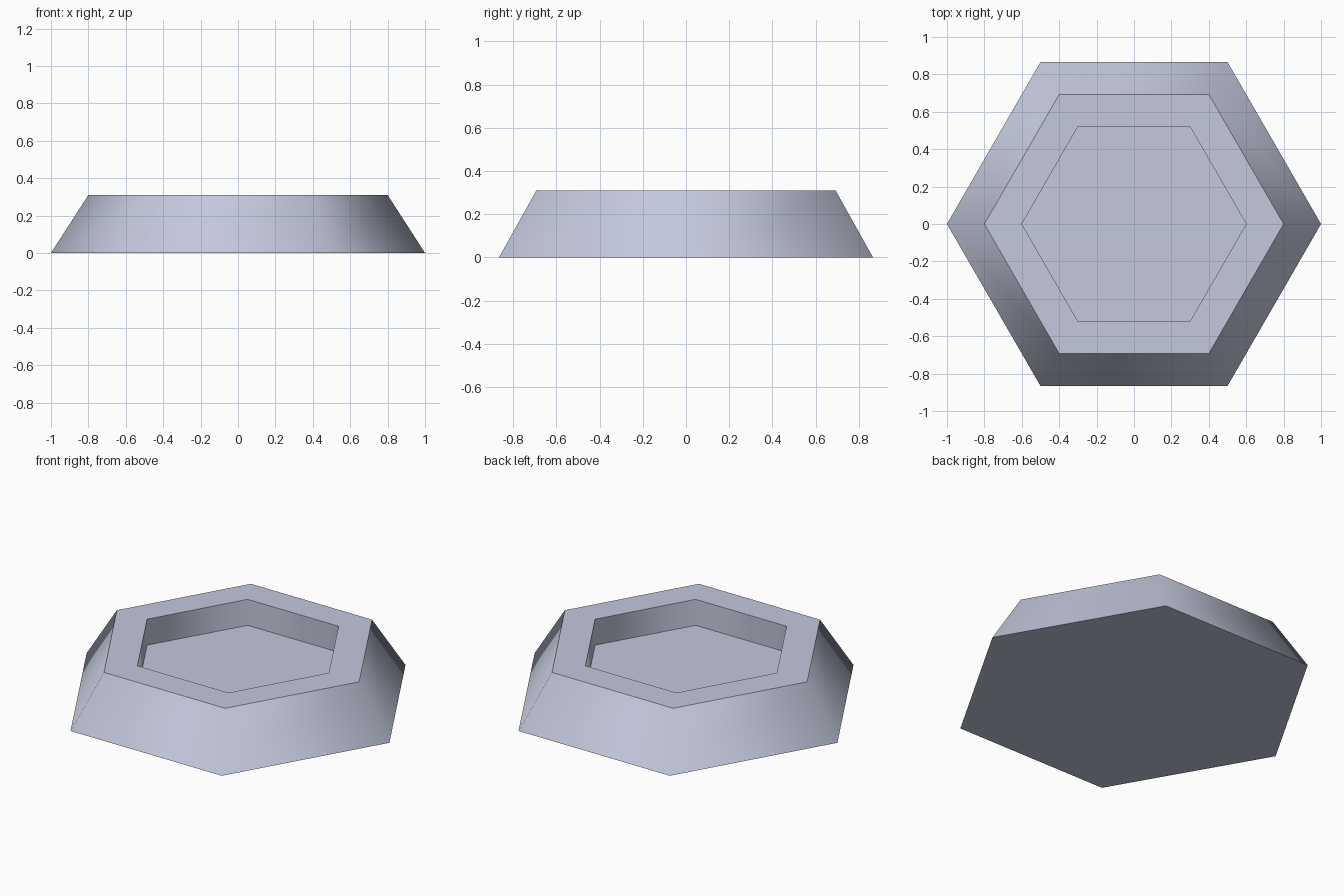
import bpy
import bmesh
from math import cos, sin, tau

cube = bpy.data.objects.get("Cube")
if cube:
    bpy.data.objects.remove(cube, do_unlink=True)

SIDES = 6
# Ring radius and height, from the underside, over the rim, into the recess
PROFILE = [(1.0, 0.0), (0.8, 0.31), (0.6, 0.31), (0.6, 0.155)]

# Single pale blue-grey colour
colour = (0.55, 0.58, 0.72, 1.0)
material = bpy.data.materials.new("pale_blue_grey")
material.use_nodes = True
material.diffuse_color = colour
material.node_tree.nodes["Principled BSDF"].inputs["Base Color"].default_value = colour


def add_ring(bm, radius, z):
    return [bm.verts.new((radius * cos(tau * i / SIDES), radius * sin(tau * i / SIDES), z))
            for i in range(SIDES)]


# Hexagonal tray: sloped sides, flat rim, sunken floor
bm = bmesh.new()
rings = [add_ring(bm, r, z) for r, z in PROFILE]
bm.faces.new(rings[0][::-1])
bm.faces.new(rings[-1])
for low, high in zip(rings, rings[1:]):
    for i in range(SIDES):
        j = (i + 1) % SIDES
        bm.faces.new((low[i], low[j], high[j], high[i]))
bm.normal_update()

# Walls shade smoothly around the corners; every ring edge stays crisp
for face in bm.faces:
    face.smooth = abs(face.normal.z) < 0.9
for edge in bm.edges:
    a, b = edge.verts
    edge.smooth = abs(a.co.z - b.co.z) > 0.01

mesh = bpy.data.meshes.new("hexagonal_tray")
bm.to_mesh(mesh)
bm.free()
mesh.materials.append(material)
tray = bpy.data.objects.new("hexagonal_tray", mesh)
bpy.context.collection.objects.link(tray)
